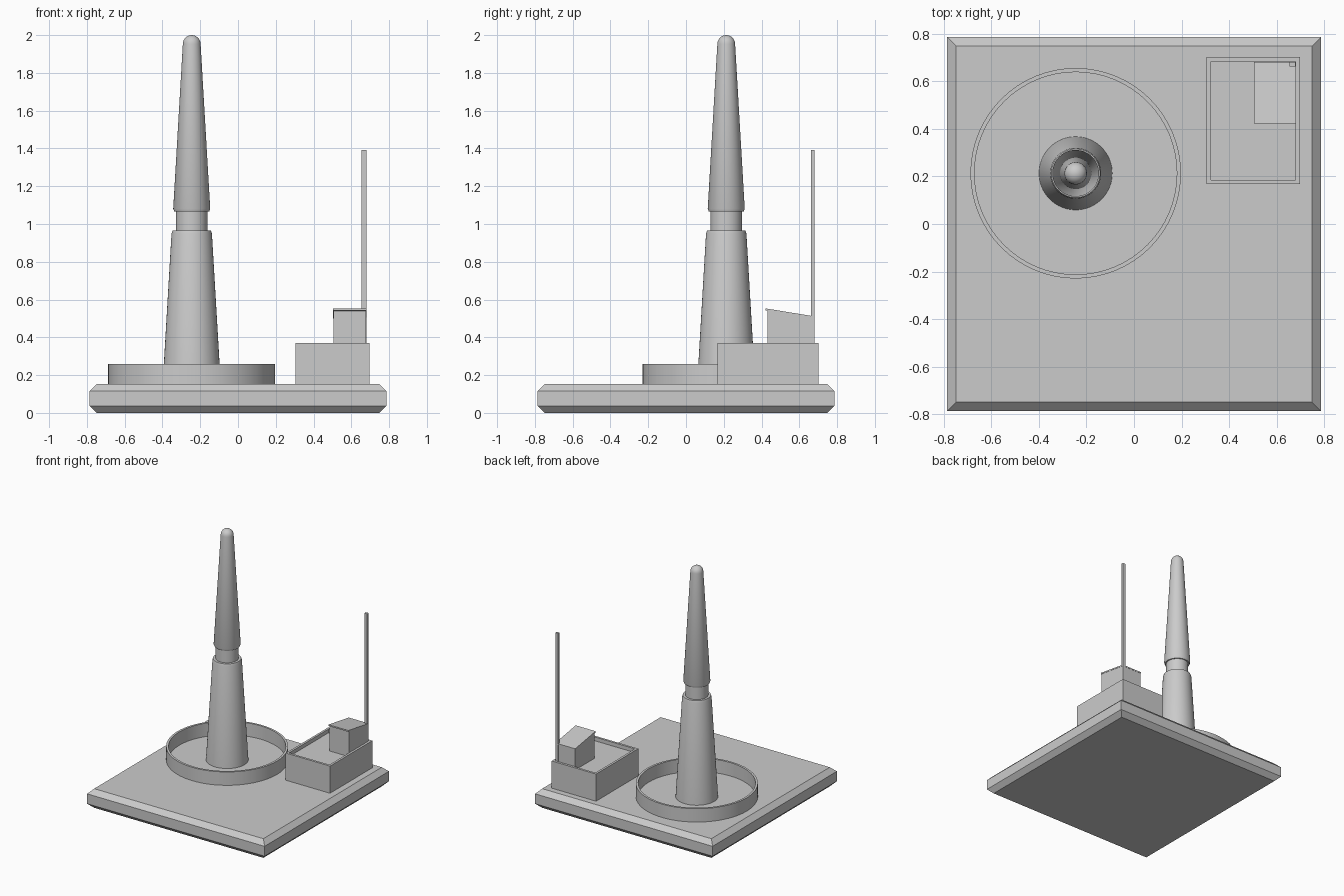
import bpy, bmesh, math
from mathutils import Vector

if "Cube" in bpy.data.objects:
    bpy.data.objects.remove(bpy.data.objects["Cube"])

CX, CY = -0.245, 0.213   # tower axis


def finish(name, bm, smooth=False):
    bmesh.ops.recalc_face_normals(bm, faces=bm.faces)
    mesh = bpy.data.meshes.new(name)
    bm.to_mesh(mesh)
    bm.free()
    ob = bpy.data.objects.new(name, mesh)
    bpy.context.collection.objects.link(ob)
    if smooth:
        bpy.ops.object.select_all(action='DESELECT')
        ob.select_set(True)
        bpy.context.view_layer.objects.active = ob
        bpy.ops.object.shade_smooth_by_angle(angle=math.radians(30))
    return ob


def box_bm(x0, x1, y0, y1, z0, z1):
    bm = bmesh.new()
    bmesh.ops.create_cube(bm, size=1)
    for v in bm.verts:
        v.co = Vector(((x0, x1)[v.co.x > 0], (y0, y1)[v.co.y > 0], (z0, z1)[v.co.z > 0]))
    return bm


def lathe(name, profile, closed=False, sides=64):
    """Spin (radius, z) points about the tower axis."""
    bm = bmesh.new()
    rings = []
    for r, z in profile:
        if r == 0:
            rings.append([bm.verts.new((CX, CY, z))] * sides)
        else:
            rings.append([bm.verts.new((CX + r * math.cos(math.tau * i / sides),
                                        CY + r * math.sin(math.tau * i / sides), z))
                          for i in range(sides)])
    pairs = list(zip(rings, rings[1:]))
    if closed:
        pairs.append((rings[-1], rings[0]))
    for a, b in pairs:
        for i in range(sides):
            j = (i + 1) % sides
            bm.faces.new(list(dict.fromkeys((a[i], a[j], b[j], b[i]))))
    return finish(name, bm, True)


def side_prism(name, x0, x1, yz):
    """Extrude a (y, z) outline along x."""
    bm = bmesh.new()
    face = bm.faces.new([bm.verts.new((x0, y, z)) for y, z in yz])
    ext = bmesh.ops.extrude_face_region(bm, geom=[face])['geom']
    bmesh.ops.translate(bm, vec=(x1 - x0, 0, 0),
                        verts=[g for g in ext if isinstance(g, bmesh.types.BMVert)])
    return finish(name, bm)


# Base slab, chamfered along its top and bottom rims
bm = box_bm(-0.785, 0.785, -0.785, 0.785, 0, 0.153)
rims = [e for e in bm.edges if abs(e.verts[0].co.z - e.verts[1].co.z) < 1e-5]
bmesh.ops.bevel(bm, geom=rims, offset=0.037, offset_type='OFFSET',
                segments=1, affect='EDGES')
finish("base_slab", bm)

# Low circular wall around the tower
lathe("ring_wall", [(0.442, 0.15), (0.442, 0.26), (0.425, 0.26), (0.425, 0.15)], closed=True)

# Tower: lower cone, neck, upper cone with domed tip
lathe("tower_lower", [(0, 0.15), (0.154, 0.15), (0.107, 0.948), (0.102, 0.965), (0, 0.965)])
lathe("tower_neck", [(0, 0.96), (0.083, 0.96), (0.083, 1.07), (0, 1.07)])
dome = [(0.047 * math.cos(a), 1.953 + 0.047 * math.sin(a))
        for a in (math.radians(d) for d in range(0, 90, 15))]
lathe("tower_upper", [(0, 1.065), (0.092, 1.065), (0.098, 1.08)] + dome + [(0, 2.0)])

# Annex building with a parapet round its sunken roof
bm = box_bm(0.305, 0.697, 0.167, 0.701, 0.15, 0.37)
top = max(bm.faces, key=lambda f: f.calc_center_median().z)
bmesh.ops.inset_region(bm, faces=[top], thickness=0.018, use_even_offset=True)
ext = bmesh.ops.extrude_face_region(bm, geom=[top])['geom']
bmesh.ops.translate(bm, vec=(0, 0, -0.03),
                    verts=[g for g in ext if isinstance(g, bmesh.types.BMVert)])
bmesh.ops.delete(bm, geom=[top], context='FACES_ONLY')
finish("annex_building", bm)

# Rooftop hut with a sloping slab roof
side_prism("roof_hut", 0.506, 0.678, [(0.431, 0.33), (0.678, 0.33), (0.678, 0.503), (0.431, 0.543)])
side_prism("hut_roof", 0.504, 0.68, [(0.422, 0.542), (0.68, 0.501), (0.68, 0.511), (0.422, 0.553)])

# Mast at the back corner
finish("mast", box_bm(0.654, 0.679, 0.661, 0.681, 0.34, 1.393))
